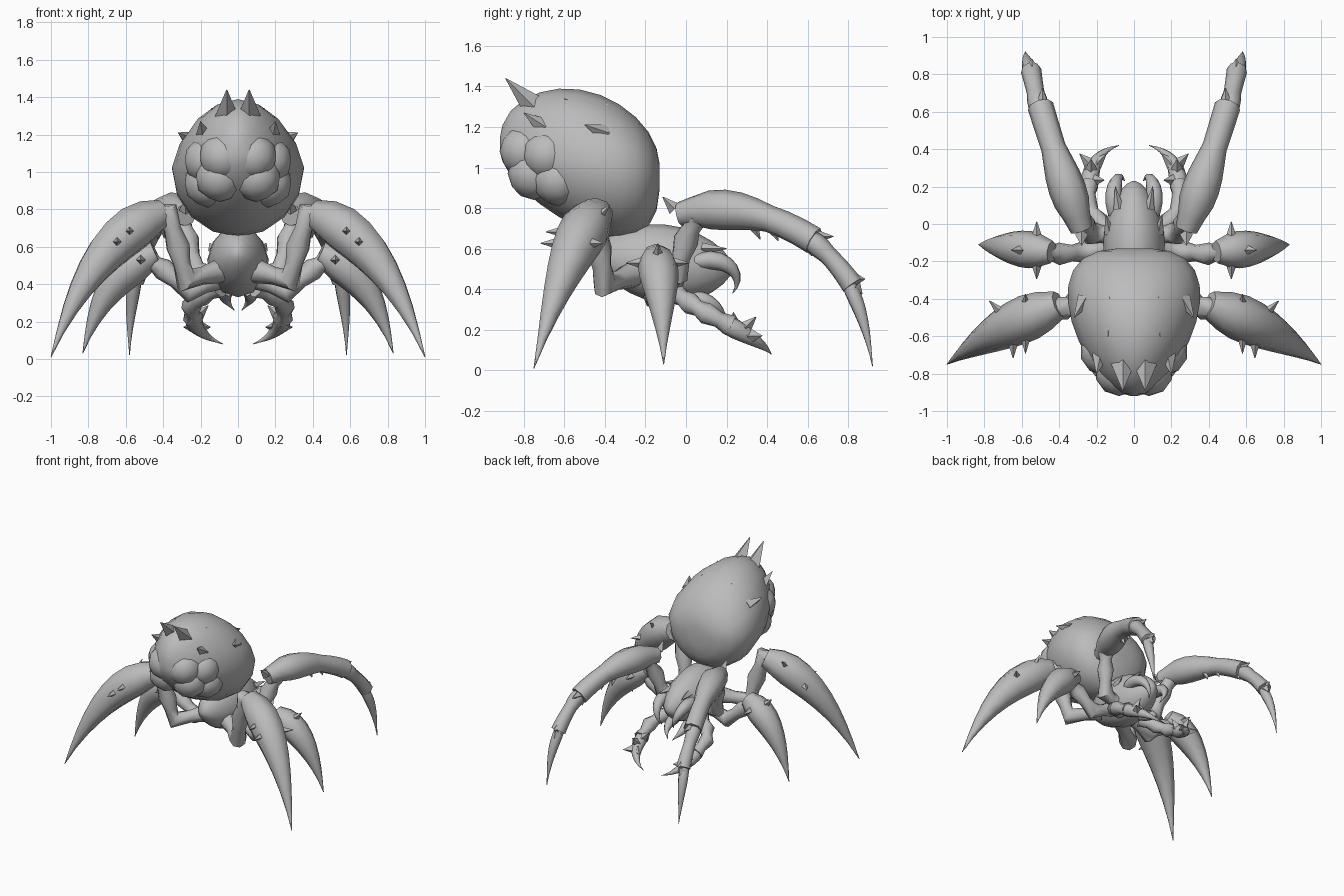
import bpy, bmesh, math
from mathutils import Vector

cube = bpy.data.objects.get("Cube")
if cube:
    bpy.data.objects.remove(cube)

UP, AHEAD, OUT = Vector((0, 0, 1)), Vector((0, 1, 0)), Vector((1, 0, 0))
SHADE = (.5, .5, .5, 1)

grey = bpy.data.materials.new("chitin_grey")
grey.use_nodes = True
grey.diffuse_color = SHADE
grey.node_tree.nodes["Principled BSDF"].inputs["Base Color"].default_value = SHADE


def finish(name, bm, mirror=True):
    """Turn a bmesh into a shaded object, mirrored to the other side."""
    bmesh.ops.recalc_face_normals(bm, faces=bm.faces)
    mesh = bpy.data.meshes.new(name)
    bm.to_mesh(mesh)
    bm.free()
    mesh.materials.append(grey)
    obj = bpy.data.objects.new(name, mesh)
    bpy.context.collection.objects.link(obj)
    if mirror:
        obj.modifiers.new("mirror", 'MIRROR').use_mirror_merge = False
    bpy.ops.object.select_all(action='DESELECT')
    obj.select_set(True)
    bpy.context.view_layer.objects.active = obj
    bpy.ops.object.shade_smooth_by_angle(angle=math.radians(52))


def skin(bm, rings):
    """Bridge equal rings of points into a closed skin."""
    loops = [[bm.verts.new(point) for point in ring] for ring in rings]
    for low, high in zip(loops, loops[1:]):
        for k in range(len(low)):
            bm.faces.new((low[k - 1], low[k], high[k], high[k - 1]))
    bm.faces.new(loops[0])
    bm.faces.new(loops[-1])


def circle(sides):
    return [(math.cos(k * math.tau / sides), math.sin(k * math.tau / sides)) for k in range(sides)]


def swell(t, skew=.5, fullness=1):
    """Rise from nothing to one and back; a low skew moves the peak forward."""
    return max(math.sin(math.pi * t ** skew), 0) ** fullness


def bezier(points, t):
    while len(points) > 1:
        points = [a.lerp(b, t) for a, b in zip(points, points[1:])]
    return points[0]


def add_tube(bm, path, radii, sides=8):
    across = (path[-1] - path[0]).cross(UP).normalized()
    rings = []
    for i, (p, r) in enumerate(zip(path, radii)):
        along = (path[min(i + 1, len(path) - 1)] - path[max(i - 1, 0)]).normalized()
        a = (across - along * across.dot(along)).normalized()
        b = along.cross(a)
        rings.append([p + (a * c + b * s) * max(r, .002) for c, s in circle(sides)])
    skin(bm, rings)


def add_thorn(bm, root, tip, radius):
    add_tube(bm, [root, tip], [radius, 0], sides=4)


def claw(name, points, girth, start=.6, end=0, skew=.5, thorns=(), length=.06):
    """Curved, swelling limb; each thorn is a place along it and a direction."""
    bm = bmesh.new()
    points = [Vector(p) for p in points]

    def radius(t):
        return girth * max(swell(t, skew), start + (end - start) * t)

    steps = [i / 9 for i in range(10)]
    add_tube(bm, [bezier(points, t) for t in steps], [radius(t) for t in steps])
    for t, way in thorns:
        root, way = bezier(points, t), way.normalized()
        add_thorn(bm, root + way * radius(t) * .6, root + way * (radius(t) + length), .035)
    finish(name, bm)


def jointed(name, points, girth):
    """Knobbly limb, thick at the joints and thinner between them."""
    bm = bmesh.new()
    points = [Vector(p) for p in points]
    path = [points[0]]
    for a, b in zip(points, points[1:]):
        path += [a.lerp(b, .5), b]
    add_tube(bm, path, [girth * (.8 if i % 2 else 1.1) for i in range(len(path))])
    finish(name, bm)


def body(name, back, front, heights, size, skews, fullness, sides=16):
    """Rounded body along y, narrowed on top; size is half width, rise and drop."""
    bm = bmesh.new()
    rings = []
    for i in range(13):
        t = .5 - .498 * math.cos(math.pi * i / 12)
        mid = heights[0] + (heights[1] - heights[0]) * t
        wide, rise, drop = [s * swell(t, k, f) for s, k, f in zip(size, skews, fullness)]
        rings.append([(wide * c * (1 - .12 * max(s, 0)), front + (back - front) * t,
                       mid + s * (rise if s > 0 else drop)) for c, s in circle(sides)])
    skin(bm, rings)
    finish(name, bm, mirror=False)


def thorn_set(name, items, radius):
    bm = bmesh.new()
    for root, tip in items:
        add_thorn(bm, Vector(root), Vector(tip), radius)
    finish(name, bm)


# Abdomen with horns, thorns and rear lumps
body("abdomen", -.92, -.13, (.98, 1.1), (.355, .345, .36), (.6, 1, .6), (.5, .4, .5))
thorn_set("abdomen_horns", [((.06, -.73, 1.28), (.06, -.89, 1.44))], .07)
thorn_set("abdomen_thorns", [((.26, -.4, 1.17), (.32, -.5, 1.21)), ((.13, -.4, 1.27), (.14, -.6, 1.34)),
                             ((.18, -.7, 1.2), (.2, -.8, 1.27))], .045)
lumps = bmesh.new()
for x, y, z in [(.1, -.75, .97), (.08, -.79, 1.08), (.16, -.63, .94), (.16, -.68, 1.06)]:
    made = bmesh.ops.create_icosphere(lumps, subdivisions=2, radius=.13)
    bmesh.ops.translate(lumps, verts=made["verts"], vec=(x, y, z))
finish("abdomen_lumps", lumps)

# Thorax, head and mouth
body("thorax", -.45, .23, (.5, .56), (.165, .19, .2), (1, 1, 1), (.55, .5, .6), sides=12)
claw("fang", [(.09, 0, .52), (.14, .2, .6), (.08, .3, .46), (.05, .23, .38)], .045)
claw("lower_jaw", [(.05, 0, .36), (.1, .15, .35), (.02, .2, .26)], .04)
thorn_set("head_spines", [((.08, .08, .6), (.1, .2, .6)), ((.13, -.05, .58), (.15, .05, .62))], .03)

# Pincer arms beside the jaws
jointed("pincer_arm", [(.1, -.05, .38), (.2, .02, .33), (.25, .1, .28), (.24, .22, .22)], .05)
claw("pincer", [(.24, .15, .25), (.25, .38, .14), (.08, .42, .08)], .05, skew=.4,
     thorns=[(.3, UP + AHEAD), (.4, AHEAD - OUT), (.4, AHEAD + OUT), (.2, UP - OUT)])

# Rear legs
jointed("rear_thigh", [(.1, -.27, .47), (.28, -.4, .42), (.32, -.43, .6), (.38, -.45, .79), (.45, -.46, .77)], .06)
claw("rear_shin", [(.4, -.43, .78), (.78, -.58, .65), (1, -.75, .01)], .125,
     thorns=[(.05, UP), (.15, UP), (.25, UP), (.25, AHEAD + UP), (.35, AHEAD + OUT),
             (.25, -AHEAD), (.35, -AHEAD)])

# Middle legs
jointed("middle_thigh", [(.1, -.13, .43), (.26, -.15, .36), (.4, -.16, .48), (.48, -.15, .53)], .055)
claw("middle_shin", [(.44, -.15, .57), (.72, -.12, .46), (.83, -.11, .03)], .1,
     thorns=[(.1, UP), (.2, UP + OUT), (.15, AHEAD), (.15, -AHEAD)])

# Front legs with overlapping shell segments
jointed("front_thigh", [(.1, -.06, .45), (.23, -.05, .47), (.27, 0, .64), (.31, .05, .76)], .058)
claw("front_upper_shell", [(.28, -.03, .77), (.4, .3, .85), (.5, .63, .64)], .1, .6, .7, .6,
     thorns=[(0, UP - AHEAD), (.5, AHEAD - UP * 2), (.65, AHEAD - UP * 2), (.9, AHEAD - UP * 2),
             (.95, AHEAD)])
claw("front_middle_shell", [(.5, .58, .67), (.53, .72, .57), (.55, .82, .42)], .055, .7, 1,
     thorns=[(.5, -UP), (.9, AHEAD), (.95, AHEAD - UP)], length=.03)
claw("front_claw", [(.54, .78, .46), (.58, .88, .3), (.58, .92, .02)], .038, 1, 0)
